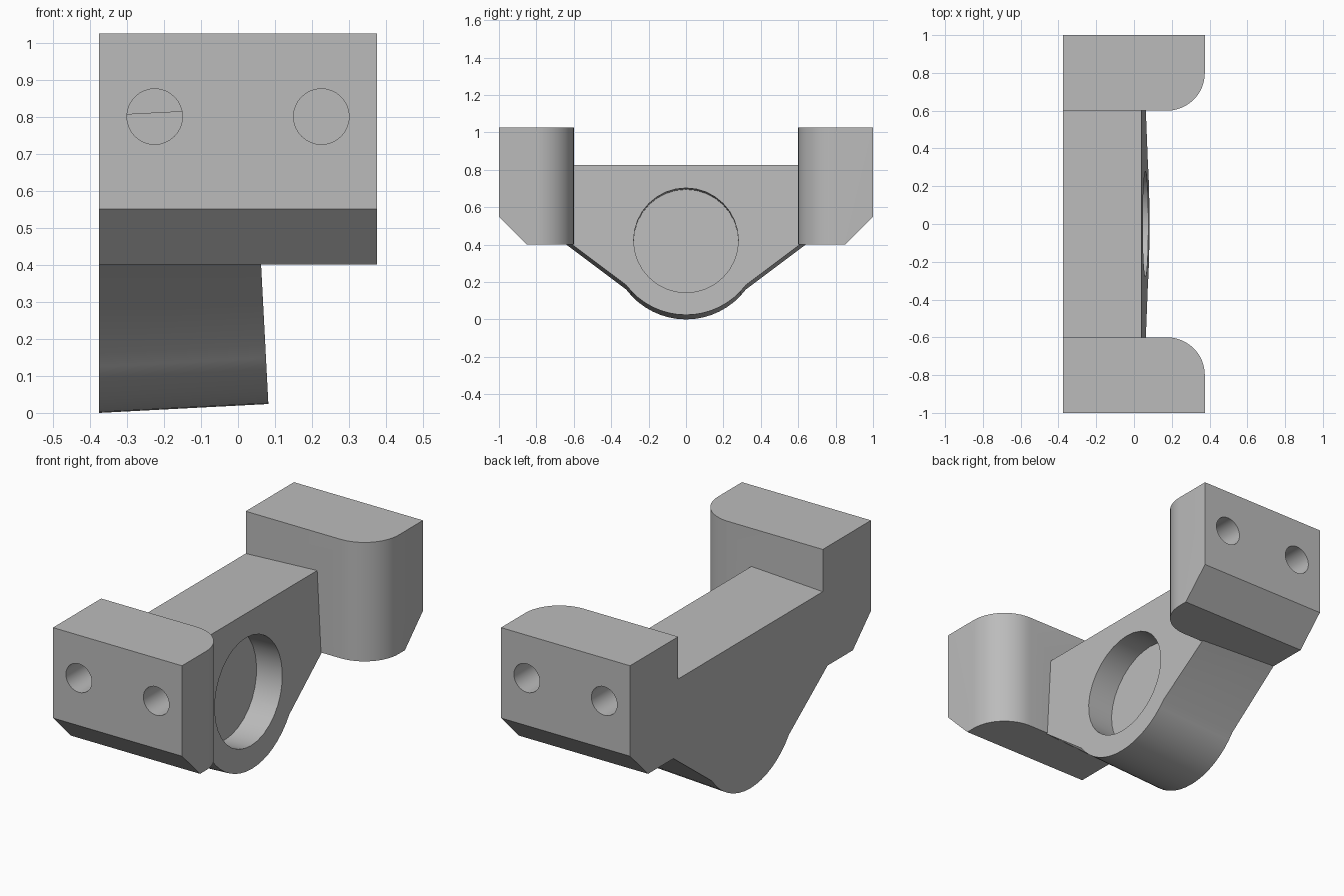
import bpy, bmesh
from math import sin, cos, tan, pi, radians, atan2
from mathutils import Vector, Matrix

old = bpy.data.objects.get("Cube")
if old:
    bpy.data.objects.remove(old)

grey = bpy.data.materials.new("plain grey")
grey.use_nodes = True
colour = (0.5, 0.5, 0.5, 1)
grey.diffuse_color = colour
grey.node_tree.nodes["Principled BSDF"].inputs["Base Color"].default_value = colour

BACK = -0.375
TILT = tan(radians(3))
AXIS = Vector((1, 0, TILT)).normalized()


def make_prism(name, near, far):
    """Solid between two matching rings of points."""
    bm = bmesh.new()
    a = [bm.verts.new(p) for p in near]
    b = [bm.verts.new(p) for p in far]
    bm.faces.new(a)
    bm.faces.new(b[::-1])
    for i in range(len(a)):
        j = (i + 1) % len(a)
        bm.faces.new((a[i], b[i], b[j], a[j]))
    bmesh.ops.recalc_face_normals(bm, faces=bm.faces)
    mesh = bpy.data.meshes.new(name)
    bm.to_mesh(mesh)
    bm.free()
    ob = bpy.data.objects.new(name, mesh)
    bpy.context.collection.objects.link(ob)
    mesh.materials.append(grey)
    return ob


def make_rod(name, start, direction, length, radius, sides):
    """Cylinder from a start point along a direction."""
    d = Vector(direction).normalized()
    turn = d.to_track_quat('Z', 'Y').to_matrix()
    ring = [Vector(start) + turn @ Vector((radius * cos(2 * pi * i / sides),
                                           radius * sin(2 * pi * i / sides), 0))
            for i in range(sides)]
    return make_prism(name, ring, [p + d * length for p in ring])


def combine(target, tool, operation):
    mod = target.modifiers.new(operation, 'BOOLEAN')
    mod.operation = operation
    mod.solver = 'EXACT'
    mod.object = tool
    bpy.context.view_layer.objects.active = target
    bpy.ops.object.modifier_apply(modifier=mod.name)
    bpy.data.objects.remove(tool)


def face_point(y, z):
    """Slide a back profile point along the tilted axis to the front face."""
    x = (0.04 + (0.826 - z + BACK * TILT) * TILT) / (1 + TILT ** 2)
    return Vector((x, y, z + (x - BACK) * TILT))


# Central web: flat top, sloping sides and a round boss below
boss_z, boss_r = 0.4, 0.4
start = atan2(-0.24, -0.32)
end = atan2(-0.24, 0.32)
profile = [(0.8, 0.803), (-0.8, 0.803), (-0.8, 0.52)]
for i in range(17):
    a = start + (end - start) * i / 16
    profile.append((boss_r * cos(a), boss_z + boss_r * sin(a)))
profile.append((0.8, 0.52))
bracket = make_prism("bracket", [(BACK, y, z) for y, z in profile],
                     [face_point(y, z) for y, z in profile])

# Mounting blocks with a rounded inner corner, a lower chamfer and screw holes
for side, label in ((-1, "front"), (1, "back")):
    plan = [(BACK, 1.0), (BACK, 0.6)]
    for i in range(13):
        a = pi / 2 * i / 12
        plan.append((0.175 + 0.2 * sin(a), 0.8 - 0.2 * cos(a)))
    plan.append((0.375, 1.0))
    block = make_prism(label + "_block", [(x, side * y, 0.4) for x, y in plan],
                       [(x, side * y, 1.025) for x, y in plan])
    wedge = [(0.8, 0.35), (1.05, 0.35), (1.05, 0.6)]
    combine(block, make_prism("chamfer_cutter",
                              [(-0.5, side * y, z) for y, z in wedge],
                              [(0.5, side * y, z) for y, z in wedge]), 'DIFFERENCE')
    for x in (-0.225, 0.225):
        combine(block, make_rod("screw_cutter", (x, side * 1.05, 0.8),
                                (0, -side, 0), 0.3, 0.075, 32), 'DIFFERENCE')
    combine(bracket, block, 'UNION')

# Blind bore in the tilted face
centre = face_point(0, boss_z)
combine(bracket, make_rod("bore_cutter", centre + AXIS * 0.1, -AXIS,
                          0.25, 0.28, 32), 'DIFFERENCE')

bpy.ops.object.select_all(action='DESELECT')
bracket.select_set(True)
bpy.context.view_layer.objects.active = bracket
bpy.ops.object.shade_smooth_by_angle(angle=radians(30))
